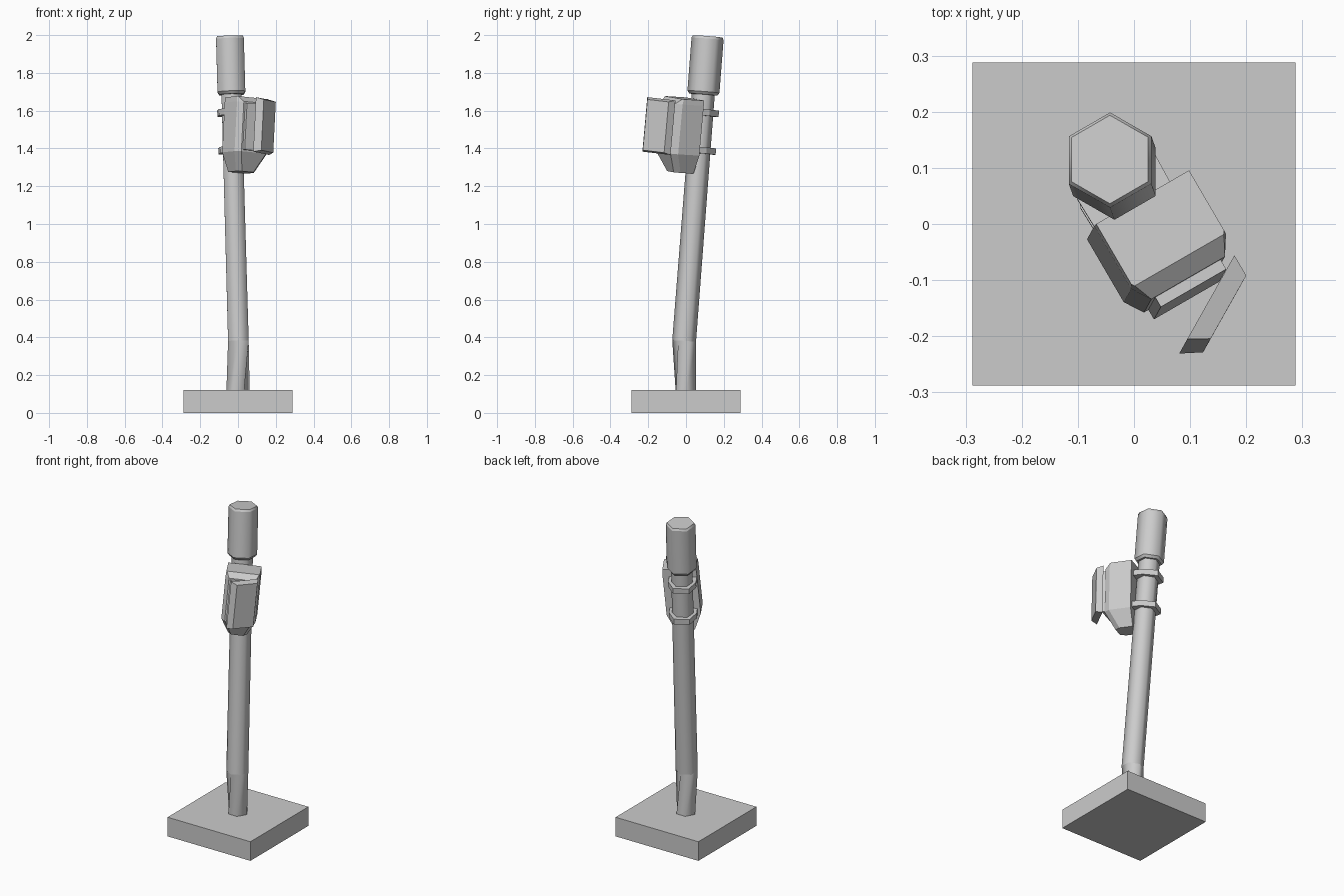
import bpy, bmesh
from math import cos, sin, radians
from mathutils import Vector

if "Cube" in bpy.data.objects:
    bpy.data.objects.remove(bpy.data.objects["Cube"])


def loft(name, rings, smooth=False, inset=None):
    """Closed solid through matching rings of points."""
    bm = bmesh.new()
    vs = [[bm.verts.new(p) for p in r] for r in rings]
    n = len(vs[0])
    bm.faces.new(vs[0][::-1])
    bm.faces.new(vs[-1])
    sides = []
    for a, b in zip(vs, vs[1:]):
        for i in range(n):
            j = (i + 1) % n
            f = bm.faces.new((a[i], a[j], b[j], b[i]))
            f.smooth = smooth
            sides.append(f)
    bmesh.ops.recalc_face_normals(bm, faces=bm.faces)
    if smooth:  # keep ring edges crisp, round only around the tube
        for r in vs:
            for i in range(n):
                bm.edges.get((r[i], r[(i + 1) % n])).smooth = False
    if inset:
        idx, thick, depth = inset
        bmesh.ops.inset_region(bm, faces=[sides[idx]], thickness=thick)
        res = bmesh.ops.extrude_face_region(bm, geom=[sides[idx]])
        nrm = sides[idx].normal.copy()
        verts = [g for g in res["geom"] if isinstance(g, bmesh.types.BMVert)]
        bmesh.ops.translate(bm, verts=verts, vec=-nrm * depth)
        bmesh.ops.delete(bm, geom=[sides[idx]], context='FACES_ONLY')
        bmesh.ops.recalc_face_normals(bm, faces=bm.faces)
    me = bpy.data.meshes.new(name)
    bm.to_mesh(me)
    bm.free()
    ob = bpy.data.objects.new(name, me)
    bpy.context.collection.objects.link(ob)
    return ob


def flat_to(v, axis):
    """Unit direction of v made square to axis."""
    return (v - axis * v.dot(axis)).normalized()


# Leaning pole axis
knee, tip = Vector((0.002, -0.01, 0.38)), Vector((-0.043, 0.115, 1.993))
pole_axis = (tip - knee).normalized()


def on_pole(z):
    return knee.lerp(tip, (z - knee.z) / (tip.z - knee.z))


def hexagon(c, r, turn=30, axis=pole_axis):
    ex = flat_to(Vector((1, 0, 0)), axis)
    ey = axis.cross(ex)
    return [c + r * (ex * cos(radians(turn + 60 * k)) + ey * sin(radians(turn + 60 * k)))
            for k in range(6)]


# Base slab
s = 0.288
loft("base_slab", [[Vector((x, y, z)) for x, y in ((-s, -s), (s, -s), (s, s), (-s, s))]
                   for z in (0, 0.12)])

# Pole: twisted foot, then straight leaning shaft
up = Vector((0, 0, 1))
loft("pole", [hexagon(Vector((0, 0, 0.1)), 0.062, 0, up),
              hexagon(knee, 0.063), hexagon(on_pole(1.72), 0.061)], smooth=True)

# Cap on the pole with bevelled ends
loft("pole_cap", [hexagon(on_pole(z), r) for z, r in
                  ((1.685, 0.074), (1.70, 0.085), (1.98, 0.085), (1.993, 0.079))], smooth=True)

# Control box frame: u = width, n = outward, a = up
a = Vector((0.05, 0.09, 1)).normalized()
n = flat_to(Vector((0.5, -0.866, 0)), a)
u = a.cross(-n)
origin = Vector((0.006, 0.031, 1.475))


def box_ring(h, w, d, cu, cd):
    pts = [(-w, 0), (-w, d - cd), (-w + cu, d), (w - cu, d), (w, d - cd), (w, 0)]
    return [origin + u * x + n * y + a * h for x, y in pts]


loft("control_box", [box_ring(-0.205, 0.055, 0.11, 0.02, 0.03),
                     box_ring(-0.105, 0.098, 0.164, 0.022, 0.034),
                     box_ring(0.16, 0.098, 0.164, 0.022, 0.034),
                     box_ring(0.188, 0.096, 0.13, 0.004, 0.006)],
     inset=(8, 0.012, 0.02))

# Half-open door: wide inner face, smaller outer face
d = flat_to(Vector((-0.49, -0.87, 0)), a)
m = flat_to(Vector((0.87, -0.49, 0)), a)
hinge = Vector((0.170, -0.072, 1.475))


def door_ring(t, x0, x1, h0, h1):
    return [hinge + m * t + d * x + a * h for x, h in ((x0, h0), (x1, h0), (x1, h1), (x0, h1))]


loft("box_door", [door_ring(0, 0, 0.172, -0.11, 0.18),
                  door_ring(0.036, 0.02, 0.15, -0.10, 0.17)])

# Clamps holding the box to the pole
pn = flat_to(Vector((0.5, -0.866, 0)), pole_axis)
pu = pole_axis.cross(-pn)
outline = [(-0.078, 0.075), (-0.08, 0), (-0.045, -0.078),
           (0.045, -0.078), (0.08, 0), (0.078, 0.075)]
for name, z in (("upper_clamp", 1.59), ("lower_clamp", 1.39)):
    loft(name, [[on_pole(z) + pu * x + pn * y + pole_axis * h for x, y in outline]
                for h in (-0.017, 0.017)])
